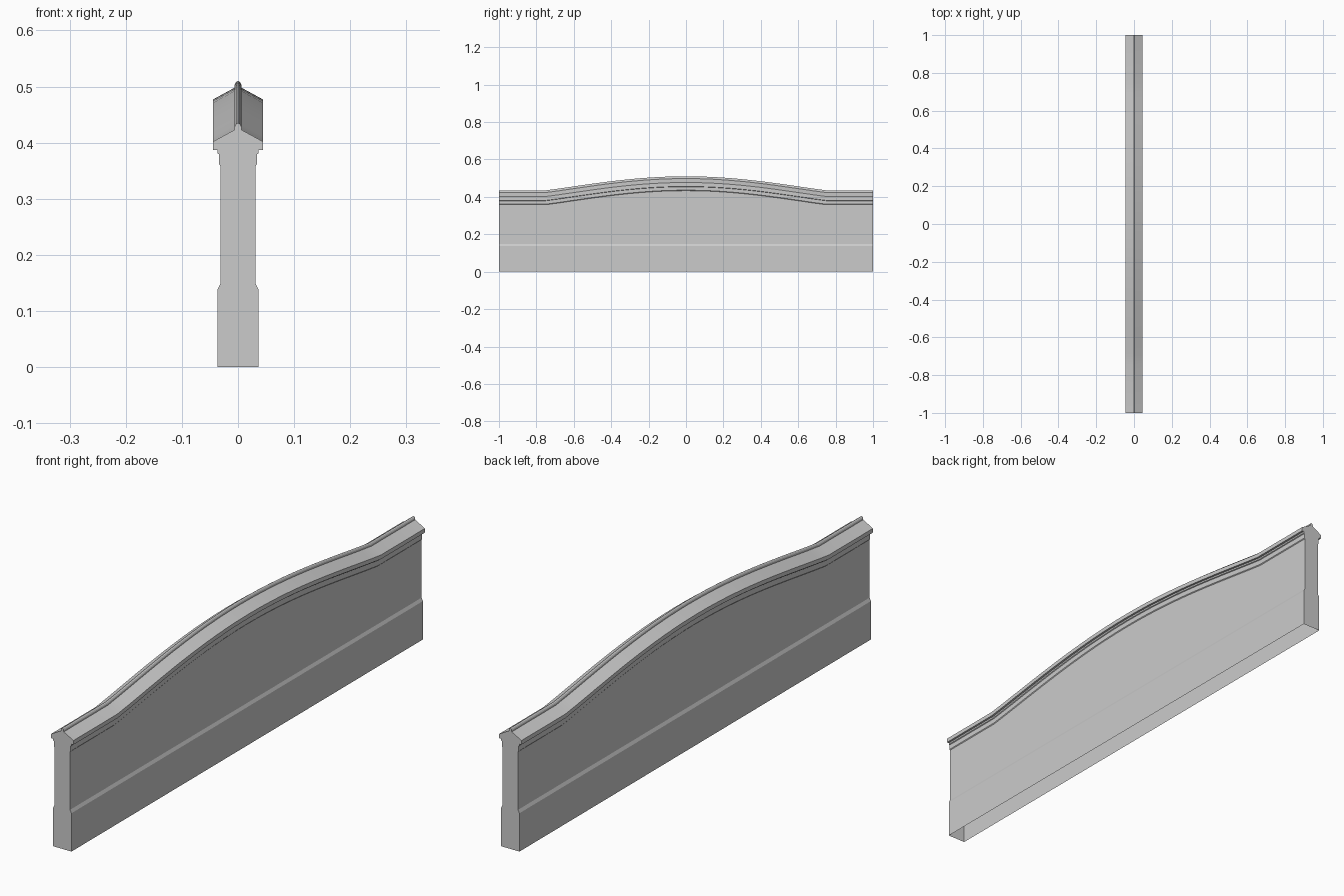
import bpy, bmesh, math

if "Cube" in bpy.data.objects:
    bpy.data.objects.remove(bpy.data.objects["Cube"])

HALF_LEN, RAMP, RISE = 1.0, 0.75, 0.075


def arch(y):
    """Extra height of the curved upper part at position y."""
    t = min(abs(y) / RAMP, 1.0)
    return RISE * max(math.cos(math.pi / 2 * t), 0.0) ** 1.08


# Stations along the length: straight ends and a finely divided arch
N = 24
stations = [-HALF_LEN] + [-RAMP + 2 * RAMP * i / N for i in range(N + 1)] + [HALF_LEN]


def sweep(name, half_profile):
    """Mirror a half profile (x, z) and sweep it along y; ends closed, underside open."""
    mirrored = [(-x, z) for x, z in reversed(half_profile) if x > 0]
    profile = half_profile + mirrored
    bm = bmesh.new()
    rings = []
    for y in stations:
        lift = arch(y)
        rings.append([bm.verts.new((x, y, z + (lift if z > 0.2 else 0)))
                      for x, z in profile])
    for a, b in zip(rings, rings[1:]):
        for i in range(len(profile) - 1):
            bm.faces.new((a[i], a[i + 1], b[i + 1], b[i]))
    bm.faces.new(rings[0][::-1])
    bm.faces.new(rings[-1])
    bm.normal_update()
    # Make the side faces point outward
    bmesh.ops.recalc_face_normals(bm, faces=bm.faces)
    side = max(bm.faces, key=lambda f: f.calc_center_median().x)
    if side.normal.x < 0:
        bmesh.ops.reverse_faces(bm, faces=bm.faces)
    mesh = bpy.data.meshes.new(name)
    bm.to_mesh(mesh)
    bm.free()
    obj = bpy.data.objects.new(name, mesh)
    bpy.context.collection.objects.link(obj)
    bpy.ops.object.select_all(action='DESELECT')
    obj.select_set(True)
    bpy.context.view_layer.objects.active = obj
    bpy.ops.object.shade_smooth_by_angle(angle=math.radians(25))
    return obj


# Wall: plinth, chamfer, recessed panel and stepped moulding under the coping
sweep("wall", [(0.0365, 0.0), (0.0365, 0.138), (0.031, 0.149), (0.031, 0.358),
               (0.0335, 0.361), (0.0335, 0.379), (0.0365, 0.381), (0.0365, 0.387)])

# Coping: sloped roof with a rounded ridge bead
sweep("coping", [(0.0365, 0.387), (0.0445, 0.387), (0.0445, 0.402), (0.006, 0.423),
                 (0.0058, 0.429), (0.0035, 0.433), (0.0, 0.435)])
